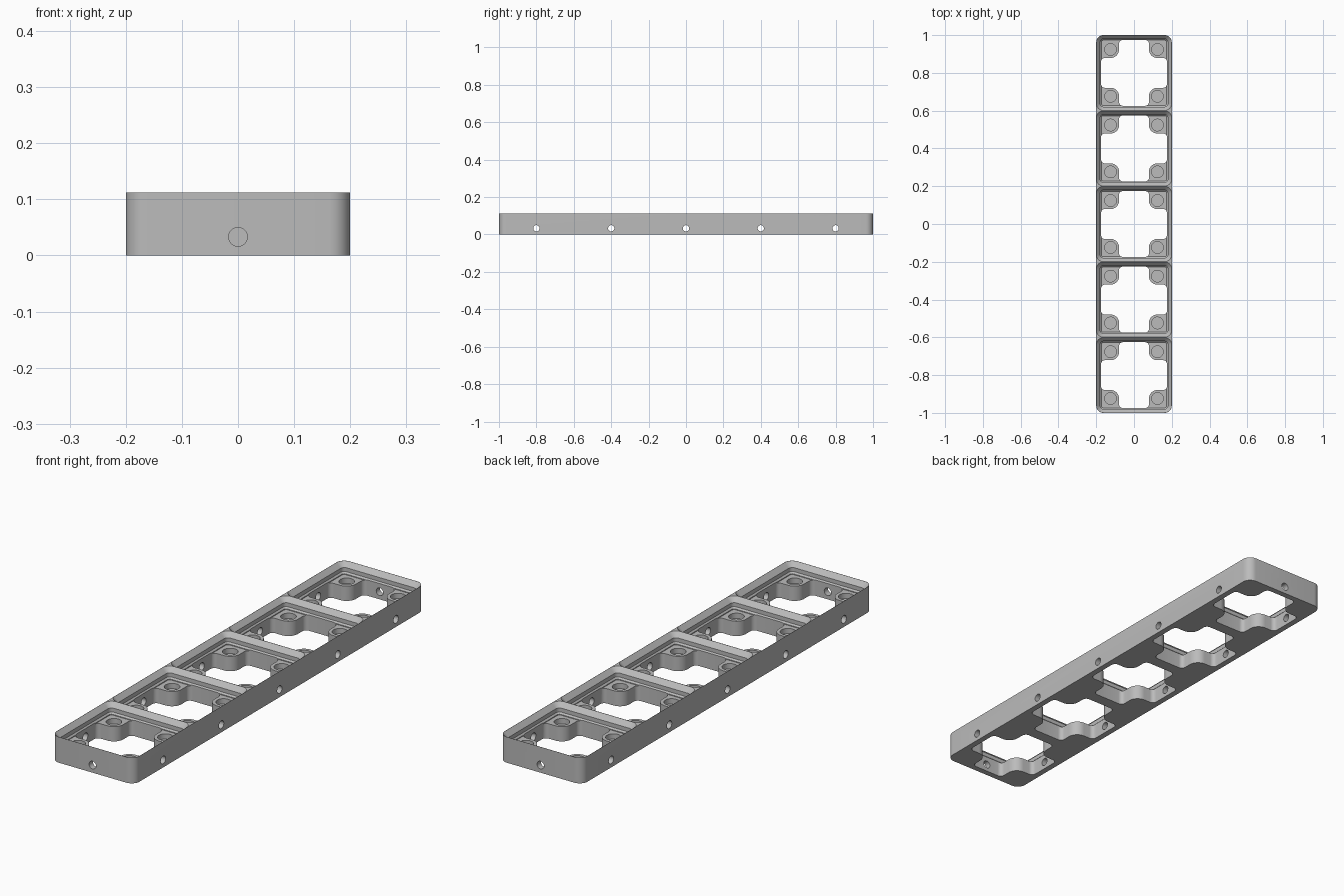
import bpy, bmesh
from math import sin, cos, pi, radians
from mathutils import Matrix, Vector

if "Cube" in bpy.data.objects:
    bpy.data.objects.remove(bpy.data.objects["Cube"])

CELL, CELLS = 0.4, 5
HEIGHT, FLOOR = 0.112, 0.0643
CORNER = 0.038
MAGNET = 0.124
centres = [(i - (CELLS - 1) / 2) * CELL for i in range(CELLS)]

grey = bpy.data.materials.new("plain grey")
grey.use_nodes = True
colour = (0.5, 0.5, 0.5, 1)
grey.diffuse_color = colour
grey.node_tree.nodes["Principled BSDF"].inputs["Base Color"].default_value = colour


def arc(cx, cy, r, start, end, n=8):
    angles = [radians(start + (end - start) * i / n) for i in range(n + 1)]
    return [(cx + r * cos(a), cy + r * sin(a)) for a in angles]


def rounded_rect(hx, hy, r):
    pts = []
    for k, (sx, sy) in enumerate([(1, 1), (-1, 1), (-1, -1), (1, -1)]):
        pts += arc(sx * (hx - r), sy * (hy - r), r, 90 * k, 90 * k + 90)
    return pts


def cross_opening():
    # one quarter: arm corner, concave sweep round the magnet pad, arm corner
    reach, arm, r = 0.174, 0.079, 0.019
    quarter = arc(reach - r, arm - r, r, 0, 90, 6)
    quarter += arc(MAGNET, MAGNET, MAGNET - arm, 270, 180, 10)
    quarter += arc(arm - r, reach - r, r, 0, 90, 6)
    pts = []
    for _ in range(4):
        pts += quarter
        quarter = [(-y, x) for x, y in quarter]
    return pts


def loft(bm, layers, y=0.0):
    """Closed solid through stacked outlines given as (points, z)."""
    rings = [[bm.verts.new((px, py + y, z)) for px, py in pts] for pts, z in layers]
    n = len(rings[0])
    for low, high in zip(rings, rings[1:]):
        for i in range(n):
            j = (i + 1) % n
            bm.faces.new((low[i], low[j], high[j], high[i]))
    bm.faces.new(rings[0][::-1])
    bm.faces.new(rings[-1])


def cylinder(bm, centre, r, depth, axis="Z"):
    turn = {"Z": Matrix(), "X": Matrix.Rotation(pi / 2, 4, "Y"),
            "Y": Matrix.Rotation(pi / 2, 4, "X")}[axis]
    bmesh.ops.create_cone(bm, cap_ends=True, segments=32, radius1=r, radius2=r,
                          depth=depth, matrix=Matrix.Translation(Vector(centre)) @ turn)


def finish(bm, name):
    bmesh.ops.recalc_face_normals(bm, faces=bm.faces)
    mesh = bpy.data.meshes.new(name)
    bm.to_mesh(mesh)
    bm.free()
    mesh.materials.append(grey)
    obj = bpy.data.objects.new(name, mesh)
    bpy.context.collection.objects.link(obj)
    return obj


# Solid block with rounded vertical corners
bm = bmesh.new()
block = rounded_rect(CELL / 2, CELL * CELLS / 2, CORNER)
loft(bm, [(block, 0), (block, HEIGHT)])
tray = finish(bm, "grid_tray")

# Stepped sockets: short riser, chamfer, wall, wide chamfer to a thin rim
sockets = bmesh.new()
profile = [(0.1729, 0.011, FLOOR), (0.1729, 0.011, 0.0676), (0.1795, 0.0176, 0.0743),
           (0.1795, 0.0176, 0.0915), (0.1993, 0.0374, HEIGHT), (0.1993, 0.0374, HEIGHT + 0.02)]
for y in centres:
    loft(sockets, [(rounded_rect(h, h, r), z) for h, r, z in profile], y)

# Cross-shaped through openings that leave four corner pads
openings = bmesh.new()
for y in centres:
    loft(openings, [(cross_opening(), -0.02), (cross_opening(), FLOOR + 0.005)], y)

# Blind magnet pockets in the pads
pockets = bmesh.new()
for y in centres:
    for sx in (-1, 1):
        for sy in (-1, 1):
            cylinder(pockets, (sx * MAGNET, y + sy * MAGNET, FLOOR), 0.031, 0.0458)

# Screw holes through the long sides and both end walls
screws = bmesh.new()
for y in centres:
    for s in (-1, 1):
        cylinder(screws, (s * 0.19, y, 0.033), 0.0167, 0.08, "X")
for s in (-1, 1):
    cylinder(screws, (0, s * 0.99, 0.033), 0.0167, 0.08, "Y")

# Cut everything and discard the cutters
bpy.context.view_layer.objects.active = tray
for name, bm in (("sockets", sockets), ("openings", openings),
                 ("pockets", pockets), ("screws", screws)):
    cutter = finish(bm, name + "_cutter")
    cutter.hide_render = True
    mod = tray.modifiers.new(name, "BOOLEAN")
    mod.operation, mod.solver, mod.object = "DIFFERENCE", "EXACT", cutter
    bpy.ops.object.modifier_apply(modifier=mod.name)
    bpy.data.objects.remove(cutter)

bpy.ops.object.select_all(action="DESELECT")
tray.select_set(True)
bpy.ops.object.shade_smooth_by_angle(angle=radians(30))
